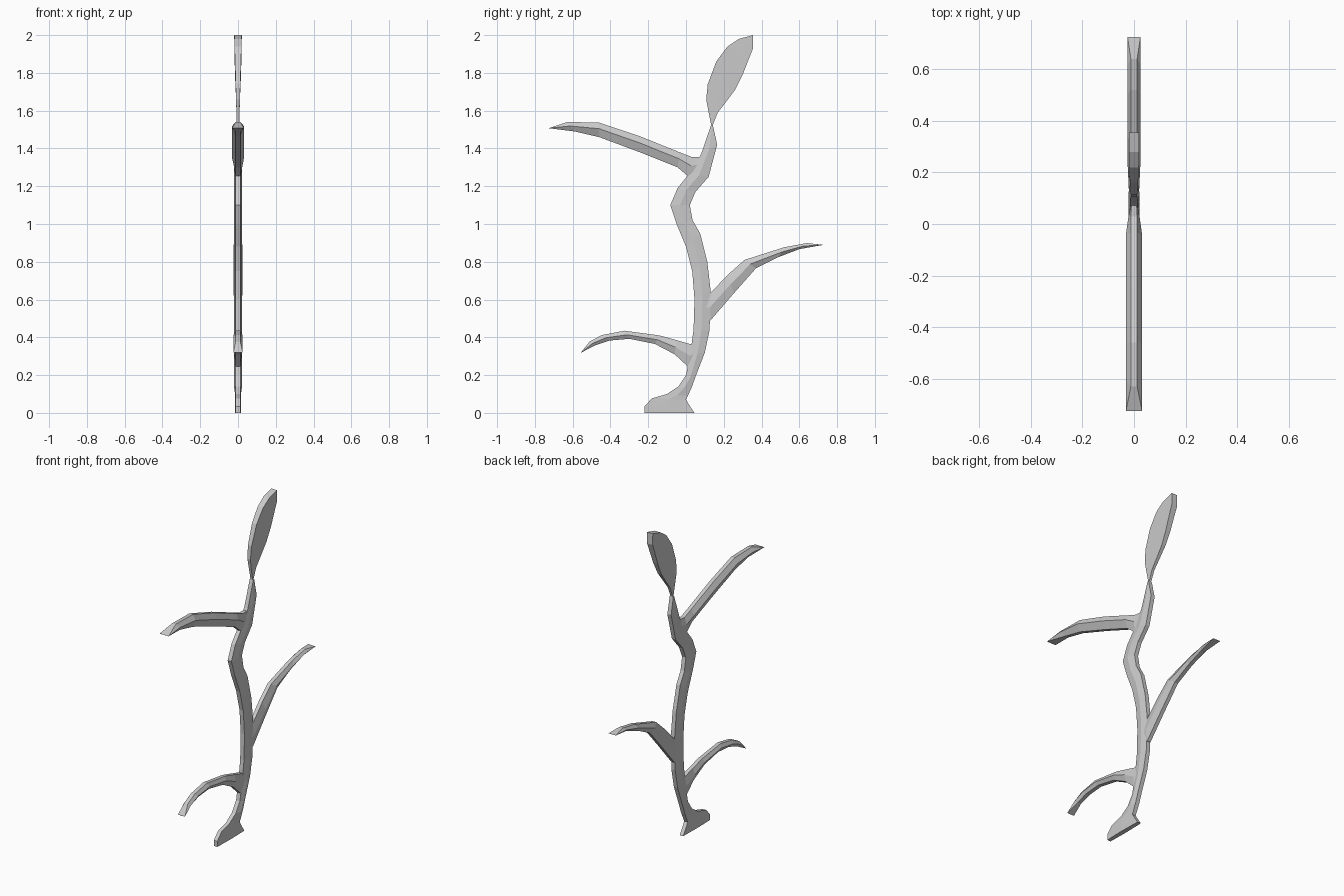
import bpy, bmesh


def limb(name, stations, ridge=0.5):
    """Six-sided flattened limb, one ring per station.
    Station: (y, z of one edge), (y, z of other edge), edge half width, ridge half width"""
    bm = bmesh.new()
    rings = []
    for ya, za, yb, zb, edge, mid in stations:
        ym, zm = ya + (yb - ya) * ridge, za + (zb - za) * ridge
        section = [(-edge, ya, za), (edge, ya, za), (mid, ym, zm),
                   (edge, yb, zb), (-edge, yb, zb), (-mid, ym, zm)]
        rings.append([bm.verts.new(p) for p in section])
    for r, s in zip(rings, rings[1:]):
        for i in range(6):
            j = (i + 1) % 6
            bm.faces.new((r[i], r[j], s[j], s[i]))
    bm.faces.new(rings[0])
    bm.faces.new(rings[-1])
    bmesh.ops.remove_doubles(bm, verts=bm.verts, dist=0.0005)
    bmesh.ops.recalc_face_normals(bm, faces=bm.faces)
    mesh = bpy.data.meshes.new(name)
    bm.to_mesh(mesh)
    bm.free()
    obj = bpy.data.objects.new(name, mesh)
    bpy.context.collection.objects.link(obj)
    return obj


def with_widths(outline, edge, mid):
    return [p + (edge, mid) for p in outline]


# Winding stem with a flared foot
foot = [(-.22, 0, .045, 0), (-.22, .035, .025, .03), (-.18, .077, 0, .07), (-.10, .10, .01, .09)]
trunk = [(-.04, .14, .03, .135), (0, .20, .05, .19), (.022, .31, .10, .32),
         (.04, .44, .125, .44), (.045, .60, .13, .65), (.033, .75, .113, .80),
         (0, .88, .075, .95), (-.05, 1.0, .035, 1.02), (-.083, 1.10, .02, 1.10),
         (-.045, 1.19, .05, 1.17), (.02, 1.27, .12, 1.25), (.08, 1.37, .165, 1.42)]
neck = [(.133, 1.525, .142, 1.525)]
limb("stem", with_widths(foot, .012, .015) + with_widths(trunk, .013, .021)
     + with_widths(neck, .012, .012))

# Flat leaf at the top, thicker toward its tip
leaf = [(.133, 1.525, .142, 1.525), (.118, 1.60, .168, 1.59), (.107, 1.66, .215, 1.65),
        (.115, 1.74, .26, 1.71), (.16, 1.86, .30, 1.79), (.22, 1.94, .335, 1.88),
        (.28, 1.98, .355, 1.93), (.355, 2.0, .355, 1.995)]
limb("top_leaf", [p + ((w := .007 + .013 * max(0, p[1] - 1.55) / .45), w) for p in leaf])

# Upper branch
limb("upper_branch", [(-.725, 1.508, -.725, 1.507, .031, .031)] + with_widths(
    [(-.63, 1.54, -.59, 1.49), (-.46, 1.537, -.46, 1.46), (-.245, 1.465, -.245, 1.38),
     (-.035, 1.38, -.045, 1.30)], .012, .031)
    + [(.03, 1.355, .02, 1.245, .012, .022), (.08, 1.355, .05, 1.26, .01, .015)], .42)

# Middle branch
limb("middle_branch", [(.725, .89, .725, .889, .025, .025)] + with_widths(
    [(.64, .899, .60, .867), (.52, .877, .49, .825), (.31, .81, .37, .765),
     (.22, .73, .255, .635)], .012, .025)
    + [(.13, .635, .13, .49, .012, .02), (.09, .60, .09, .50, .01, .015)])

# Lower branch
limb("lower_branch", [(-.556, .32, -.555, .319, .024, .024)] + with_widths(
    [(-.51, .378, -.48, .358), (-.445, .412, -.405, .383), (-.325, .435, -.30, .392),
     (-.14, .41, -.165, .365), (-.05, .385, -.06, .31)], .012, .024)
    + [(.03, .362, .01, .245, .012, .019), (.07, .36, .05, .27, .01, .015)])
